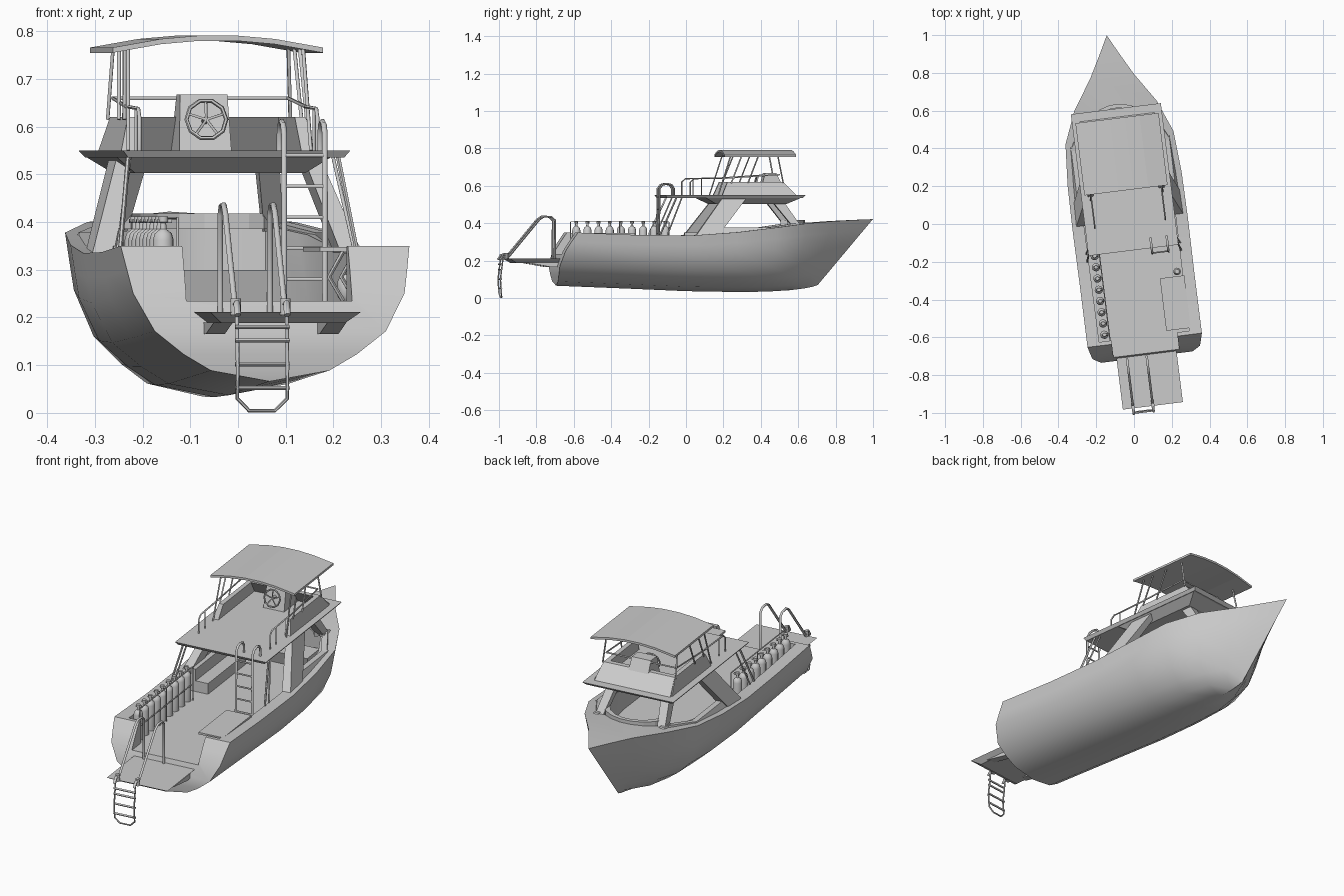
import bpy, bmesh
from math import sin, cos, pi, radians
from mathutils import Matrix

if "Cube" in bpy.data.objects:
    bpy.data.objects.remove(bpy.data.objects["Cube"], do_unlink=True)

# The boat is modelled along +y, then turned a little on its stand point
PLACE = Matrix.Translation((-0.02, 0, 0)) @ Matrix.Rotation(radians(7.1), 4, 'Z')
SIDES = (("left", 1), ("right", -1))


def add(name, data):
    ob = bpy.data.objects.new(name, data)
    bpy.context.collection.objects.link(ob)
    ob.matrix_world = PLACE
    return ob


def activate(ob):
    bpy.ops.object.select_all(action='DESELECT')
    ob.select_set(True)
    bpy.context.view_layer.objects.active = ob


def finish(name, bm):
    bmesh.ops.remove_doubles(bm, verts=bm.verts, dist=1e-5)
    bmesh.ops.recalc_face_normals(bm, faces=bm.faces)
    me = bpy.data.meshes.new(name)
    bm.to_mesh(me)
    bm.free()
    return add(name, me)


def smooth(ob, angle=40):
    activate(ob)
    bpy.ops.object.shade_smooth_by_angle(angle=radians(angle))


def loft(name, rings, strip_caps=False):
    """Skin closed rings; cap the ends with one face or with side-to-side strips."""
    bm = bmesh.new()
    vs = [[bm.verts.new(p) for p in r] for r in rings]
    n = len(rings[0])
    for a, b in zip(vs, vs[1:]):
        for i in range(n):
            bm.faces.new((a[i], a[(i + 1) % n], b[(i + 1) % n], b[i]))
    if strip_caps:
        for i in range(n // 2):
            quad = [vs[0][j] for j in (i, i + 1, n - 2 - i, n - 1 - i)]
            bm.faces.new(list(dict.fromkeys(quad)))
    else:
        bm.faces.new(vs[0])
        bm.faces.new(vs[-1])
    return finish(name, bm)


def wedge(name, lo, hi):
    """Box whose bottom and top rectangles (x0, x1, y0, y1, z) may differ."""
    ring = lambda x0, x1, y0, y1, z: [(x0, y0, z), (x1, y0, z), (x1, y1, z), (x0, y1, z)]
    return loft(name, [ring(*lo), ring(*hi)])


def box(name, x0, x1, y0, y1, z0, z1):
    return wedge(name, (x0, x1, y0, y1, z0), (x0, x1, y0, y1, z1))


def tube(name, pts, r=0.004, cyclic=False):
    cu = bpy.data.curves.new(name, 'CURVE')
    cu.dimensions = '3D'
    cu.bevel_depth, cu.bevel_resolution, cu.use_fill_caps = r, 1, True
    sp = cu.splines.new('POLY')
    sp.points.add(len(pts) - 1)
    for p, co in zip(sp.points, pts):
        p.co = (*co, 1)
    sp.use_cyclic_u = cyclic
    ob = add(name, cu)
    activate(ob)
    bpy.ops.object.convert(target='MESH')
    smooth(bpy.context.object, 60)


def lathe(name, profile, x, y, steps=12):
    ring = lambda r, z: [(x + r * cos(2 * pi * i / steps), y + r * sin(2 * pi * i / steps), z)
                         for i in range(steps)]
    smooth(loft(name, [ring(r, z) for r, z in profile]))


# Hull: sheer y, keel y, half beam, sheer z, keel z at each station
stations = [(-.62, -.70, .305, .35, .066), (-.3, -.3, .305, .337, .05),
            (0, 0, .307, .335, .037), (.24, .24, .304, .352, .033),
            (.46, .43, .288, .378, .034), (.63, .56, .22, .4, .042),
            (.79, .64, .115, .412, .052), (.91, .68, .05, .418, .06),
            (1.007, .71, 0, .422, .07)]
section = [(1, 1), (.97, .82), (.94, .65), (.8, .37), (.6, .2), (.41, .08), (0, 0)]
transom = [-.62, -.655, -.685, -.71, -.708, -.705, -.70]
rings = []
for k, (vs, vk, hw, zs, zk) in enumerate(stations):
    half = [(hw * f, transom[i] if k == 0 else vk + (vs - vk) * h, zk + (zs - zk) * h)
            for i, (f, h) in enumerate(section)]
    rings.append(half + [(-x, y, z) for x, y, z in half[-2::-1]])
hull = loft("hull", rings, strip_caps=True)

# Cockpit well, open through the transom
FLOOR = .235
well = [(.175, -.85), (.175, -.6), (.24, -.6), (.245, .2), (.22, .42), (.15, .58), (.05, .63)]
well += [(-x, y) for x, y in reversed(well)]
cutter = loft("well_cutter", [[(x, y, z) for x, y in well] for z in (FLOOR, .7)])
cutter.hide_render = True
mod = hull.modifiers.new("well", 'BOOLEAN')
mod.operation, mod.solver, mod.object = 'DIFFERENCE', 'EXACT', cutter
activate(hull)
bpy.ops.object.modifier_apply(modifier="well")
bpy.data.objects.remove(cutter, do_unlink=True)
smooth(hull, 35)

# Swim platform with brackets
wedge("swim_platform", (-.13, .13, -.93, -.68, .188), (-.16, .16, -.97, -.68, .212))
for side, s in SIDES:
    wedge(side + "_platform_bracket", (s * .1, s * .14, -.74, -.69, .165),
          (s * .1, s * .14, -.88, -.69, .19))

# Swim ladder and boarding handrails
L, R = 0, -.105
for side, x in (("left", L), ("right", R)):
    tube(side + "_boarding_rail", [(x, y, z) for y, z in (
        (-.96, .215), (-.79, .42), (-.765, .436), (-.725, .434), (-.705, .415), (-.705, .205))], .006)
    tube(side + "_ladder_hinge", [(x, -.965, .205), (x, -.965, .24)], .011)
    tube(side + "_ladder_hook", [(x, -.955, .225), (x, -.985, .23), (x, -1, .205)], .007)
tube("swim_ladder_frame", [(L, -.985, .22), (L, -1, .1), (L, -.995, .03), (L - .025, -.99, .005),
                           (R + .025, -.99, .005), (R, -.995, .03), (R, -1, .1), (R, -.985, .22)])
for z in (.18, .152, .102, .052):
    tube("swim_ladder_rung", [(L + .005, -.995, z), (R - .005, -.995, z)], .005)

# Row of air tanks with rack rails
tank = [(.022, FLOOR), (.022, .362), (.018, .376), (.007, .385), (.006, .398), (.010, .4), (.010, .412)]
for i in range(9):
    y = -.565 + .06 * i
    lathe("air_tank", tank, -.208, y)
    tube("tank_valve", [(-.22, y, .402), (-.19, y, .402)], .005)
for z in (.32, .408):
    tube("tank_rack_rail", [(-.182, -.6, z), (-.182, -.07, z)], .003)
for y in (-.6, -.335, -.07):
    tube("tank_rack_post", [(-.182, y, FLOOR), (-.182, y, .408)], .003)

# Cockpit table and cabin seats
box("side_table", .12, .25, -.585, -.305, .338, .348)
for y in (-.55, -.34):
    tube("table_leg", [(.2, y, FLOOR), (.17, y, .285), (.2, y, .338)], .005)
    lathe("stowed_float", [(.012, FLOOR), (.02, .245), (.02, .275), (.012, .29)], .215, y + .06)
box("bench_seat", -.24, -.15, .02, .4, FLOOR, .29)
box("bench_back", -.24, -.215, .02, .4, .29, .35)
wedge("forward_seat", (-.14, .14, .48, .585, FLOOR), (-.14, .14, .46, .585, .3))

# Cabin pillars, coaming and stern posts
for side, s in SIDES:
    wedge(side + "_rear_pillar", (s * .24, s * .285, .02, .14, .335),
          (s * .18, s * .215, .17, .30, .535))
    wedge(side + "_cabin_coaming", (s * .245, s * .28, .1, .44, .335),
          (s * .235, s * .262, .14, .44, .378))
    wedge(side + "_front_coaming", (s * .17, s * .2, .54, .62, .375),
          (s * .16, s * .185, .54, .6, .402))
    loft(side + "_coaming_link", [
        [(s * x, y, z) for x, z in ((a, .35), (a + .03, .35), (a + .02, b), (a - .01, b))]
        for a, y, b in ((.245, .42, .378), (.17, .57, .402))])
    wedge(side + "_front_pillar", (s * .145, s * .185, .555, .6, .38),
          (s * .12, s * .165, .45, .51, .51))
    tube(side + "_stern_post", [(s * .25, -.17, .34), (s * .222, -.08, .535)], .005)
    tube(side + "_stern_brace", [(s * .25, -.13, .34), (s * .215, -.05, .535)], .004)

# Curved windscreen base
arc = [(.17 * sin(a), .50 + .14 * cos(a)) for a in [radians(-70 + 20 * i) for i in range(8)]]
arc += [(x * .88, y - .02) for x, y in reversed(arc)]
loft("windscreen_base", [[(x, y, z) for x, y in arc] for z in (.385, .418)])

# Flybridge deck
wedge("cabin_header", (-.18, .18, .14, .52, .503), (-.225, .225, .08, .59, .535))
wedge("flybridge_deck", (-.228, .228, -.13, .6, .535), (-.24, .24, -.14, .615, .55))

# Flybridge coaming around the helm
for side, s in SIDES:
    wedge(side + "_bridge_side", (s * .175, s * .205, .17, .56, .55),
          (s * .165, s * .188, .2, .5, .62))
wedge("bridge_front", (-.2, .2, .53, .57, .55), (-.186, .186, .475, .5, .62))

# Helm console and wheel
wedge("helm_console", (-.055, .055, .39, .54, .55), (-.05, .05, .42, .48, .668))
HUB = (0, .375, .615)
rim = lambda i, n: (.042 * cos(2 * pi * i / n), .375 + .010 * sin(2 * pi * i / n),
                    .615 + .041 * sin(2 * pi * i / n))
tube("wheel_rim", [rim(i, 10) for i in range(10)], .0045, cyclic=True)
for i in range(5):
    tube("wheel_spoke", [HUB, rim(i + .25, 5)], .003)
tube("wheel_shaft", [HUB, (0, .42, .61)], .007)

# Flybridge rails
for side, s in SIDES:
    x = s * .188
    tube(side + "_aft_rail", [(x, .0, .55), (x, .0, .62), (x, .02, .638), (x, .2, .642)])
    tube(side + "_aft_rail_post", [(x, .06, .55), (x, .06, .638)], .003)
tube("bridge_rail", [(-.19, .18, .64), (-.185, .48, .66), (.185, .48, .66), (.19, .18, .64)], .004)

# Canopy with its posts
arch = [(-.222, .766), (-.12, .784), (-.04, .791), (.04, .791), (.12, .784), (.222, .766)]
arch += [(x, z - .011) for x, z in reversed(arch)]
loft("canopy", [[(x, y, z) for x, z in arch] for y in (.18, .565)])
for side, s in SIDES:
    for top, foot, z in ((.22, .15, .55), (.28, .22, .615), (.37, .31, .615), (.47, .5, .615)):
        tube(side + "_canopy_post", [(s * .185, top, .768), (s * .193, foot, z)], .004)

# Ladder from cockpit to flybridge
for side, x in (("left", .183), ("right", .097)):
    tube(side + "_bridge_ladder_rail", [(x, y, z) for y, z in (
        (-.17, FLOOR), (-.165, .585), (-.15, .605), (-.125, .611), (-.1, .605), (-.088, .585),
        (-.088, .55))], .006)
for z in (.28, .345, .41, .475, .54):
    tube("bridge_ladder_rung", [(.097, -.167, z), (.183, -.167, z)], .004)
